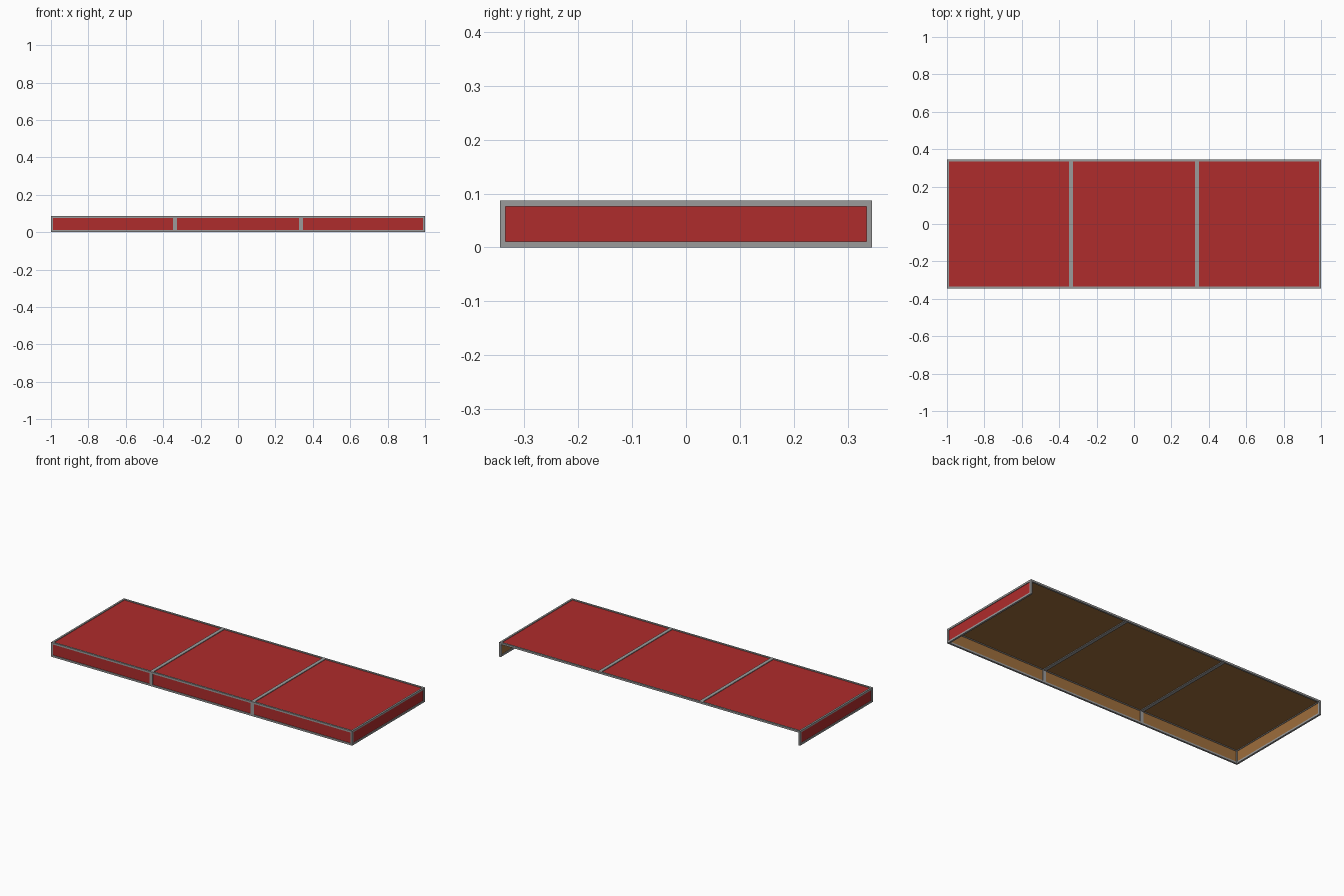
import bpy, bmesh
from mathutils import Vector

if "Cube" in bpy.data.objects:
    bpy.data.objects.remove(bpy.data.objects["Cube"])


def mat(name, rgb):
    m = bpy.data.materials.new(name)
    m.diffuse_color = (*rgb, 1)
    m.use_nodes = True
    m.node_tree.nodes["Principled BSDF"].inputs["Base Color"].default_value = m.diffuse_color
    return m


RED = mat("red canvas", (0.43, 0.025, 0.025))
BROWN = mat("brown lining", (0.34, 0.155, 0.045))
GREY = mat("grey metal", (0.33, 0.33, 0.33))

X, Y, H = 1.0, 0.345, 0.087   # outer half width, half depth, height
B = 0.011                     # frame bar thickness
T = 0.003                     # cloth thickness
D, DW = 0.336, 0.021          # divider position and width


def box(name, lo, hi, outer, inner=None, out=None):
    """Box between two corners; faces not pointing along 'out' may get an inner colour."""
    bm = bmesh.new()
    bmesh.ops.create_cube(bm, size=1)
    lo, hi = Vector(lo), Vector(hi)
    for v in bm.verts:
        v.co = Vector([lo[i] + (v.co[i] + 0.5) * (hi[i] - lo[i]) for i in range(3)])
    bm.normal_update()
    me = bpy.data.meshes.new(name)
    me.materials.append(outer)
    if inner:
        me.materials.append(inner)
        for f in bm.faces:
            f.material_index = 1 if f.normal.dot(Vector(out)) < -0.5 else 0
    bm.to_mesh(me)
    bm.free()
    ob = bpy.data.objects.new(name, me)
    bpy.context.collection.objects.link(ob)


# Cloth panels, centred in the frame bars: red outside, brown inside
c = (B - T) / 2
box("roof_panel", (-X + c, -Y + c, H - c - T), (X - c, Y - c, H - c), RED, BROWN, (0, 0, 1))
box("front_panel", (-X + c, -Y + c, c), (X - c, -Y + c + T, H - c - T), RED, BROWN, (0, -1, 0))
for s, side in ((-1, "left"), (1, "right")):
    xs = sorted((s * (X - c), s * (X - c - T)))
    box(side + "_panel", (xs[0], -Y + c + T, c), (xs[1], Y - c, H - c - T), RED, BROWN, (s, 0, 0))

# Long bars: top front, top back and bottom front
for name, y, z in (("top_front_bar", -Y, H - B), ("top_back_bar", Y - B, H - B),
                   ("bottom_front_bar", -Y, 0)):
    box(name, (-X, y, z), (X, y + B, z + B), GREY)

# Side frames and dividers
for s, side in ((-1, "left"), (1, "right")):
    x = -X if s < 0 else X - B
    for level, z in (("bottom", 0), ("top", H - B)):
        box(f"{side}_{level}_bar", (x, -Y + B * (z == 0), z), (x + B, Y, z + B), GREY)
    for end, y in (("front", -Y), ("back", Y - B)):
        box(f"{side}_{end}_post", (x, y, 0), (x + B, y + B, H), GREY)
    a, b = s * D - DW / 2, s * D + DW / 2
    box(side + "_roof_divider", (a, -Y, H - B), (b, Y, H), GREY)
    box(side + "_front_divider", (a, -Y, 0), (b, -Y + B, H - B), GREY)
